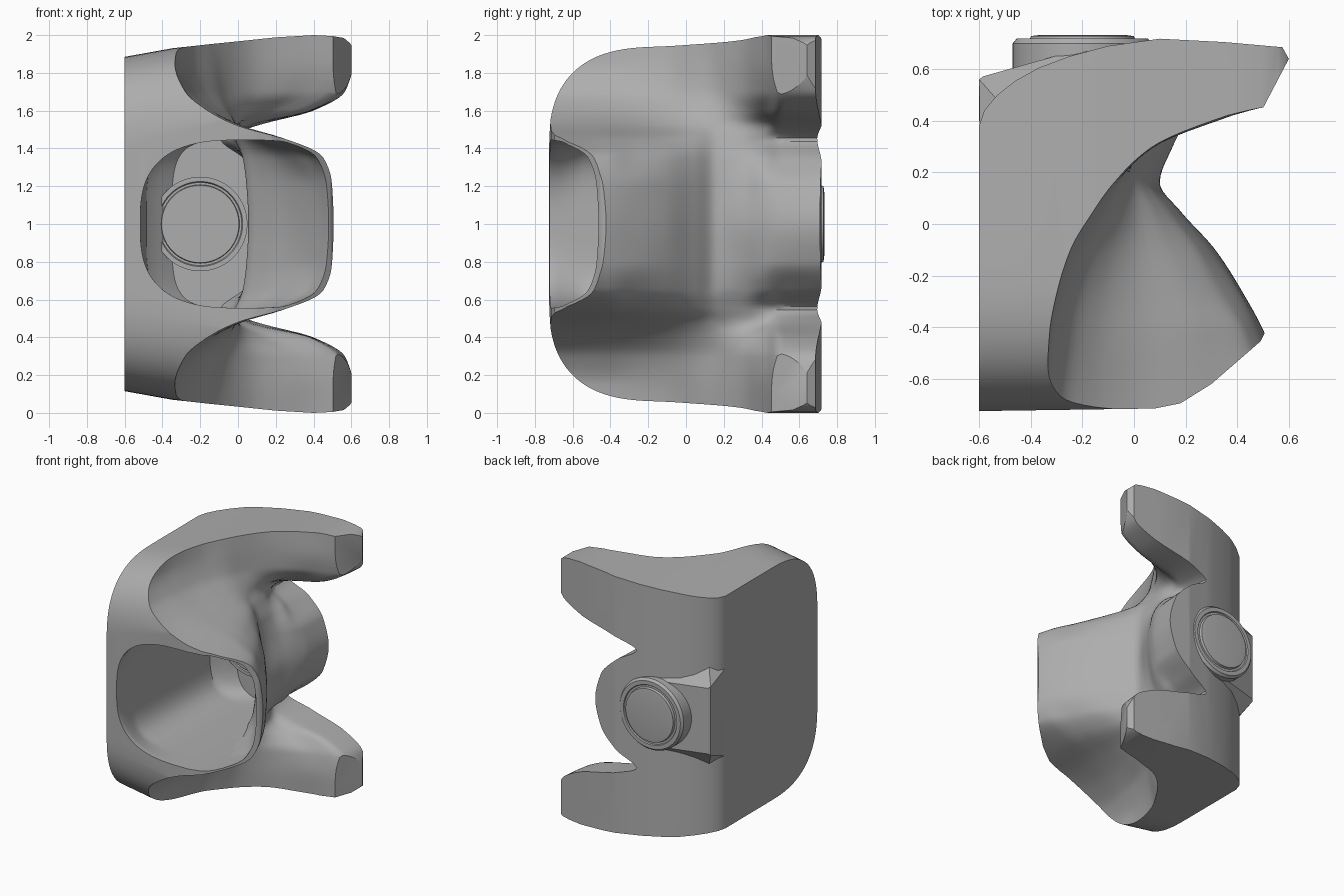
import bpy, bmesh, math

if "Cube" in bpy.data.objects:
    bpy.data.objects.remove(bpy.data.objects["Cube"])

grey = bpy.data.materials.new("matte grey")
grey.diffuse_color = (0.42, 0.42, 0.42, 1)
grey.use_nodes = True
grey.node_tree.nodes["Principled BSDF"].inputs["Base Color"].default_value = grey.diffuse_color


def finish(bm, name):
    bmesh.ops.recalc_face_normals(bm, faces=bm.faces)
    me = bpy.data.meshes.new(name)
    bm.to_mesh(me)
    bm.free()
    ob = bpy.data.objects.new(name, me)
    bpy.context.collection.objects.link(ob)
    me.materials.append(grey)
    return ob


def loft(name, rings):
    bm = bmesh.new()
    vs = [[bm.verts.new(p) for p in r] for r in rings]
    n = len(rings[0])
    for a, b in zip(vs, vs[1:]):
        for i in range(n):
            j = (i + 1) % n
            bm.faces.new((a[i], a[j], b[j], b[i]))
    bm.faces.new(vs[0])
    bm.faces.new(vs[-1])
    return finish(bm, name)


def boolean(ob, other, op):
    m = ob.modifiers.new("cut", 'BOOLEAN')
    m.operation, m.object, m.solver = op, other, 'EXACT'
    bpy.context.view_layer.objects.active = ob
    bpy.ops.object.modifier_apply(modifier=m.name)
    bpy.data.objects.remove(other)


def smooth(ob, angle=32):
    bpy.ops.object.select_all(action='DESELECT')
    ob.select_set(True)
    bpy.context.view_layer.objects.active = ob
    bpy.ops.object.shade_smooth_by_angle(angle=math.radians(angle))


def interp(xs, ys, x):
    # monotone cubic through the given points
    x = min(max(x, xs[0]), xs[-1])
    n = len(xs)
    h = [xs[i + 1] - xs[i] for i in range(n - 1)]
    d = [(ys[i + 1] - ys[i]) / h[i] for i in range(n - 1)]

    def slope(i):
        if i == 0 or i == n - 1:
            return 0.0 if i == 0 else d[-1]
        a, b = d[i - 1], d[i]
        return 0.0 if a * b <= 0 else 2 * a * b / (a + b)
    i = 0
    while i < n - 2 and x > xs[i + 1]:
        i += 1
    t = (x - xs[i]) / h[i]
    return ((2*t**3 - 3*t*t + 1) * ys[i] + (t**3 - 2*t*t + t) * h[i] * slope(i)
            + (3*t*t - 2*t**3) * ys[i + 1] + (t**3 - t*t) * h[i] * slope(i + 1))


# saddle surface: x reach by y (rows) and distance from mid height (columns)
D = [0, .2, .35, .45, .52, .6, .7, .85, 1.0]
ROWS = {
    -.72: [.62, .60, .50, .25, .00, -.16, -.28, -.345, -.355],
    -.42: [.505, .49, .43, .25, .02, -.14, -.25, -.32, -.335],
    -.28: [.43, .42, .35, .21, .01, -.13, -.23, -.29, -.31],
    -.10: [.315, .30, .25, .14, .00, -.10, -.18, -.23, -.255],
    .05: [.18, .17, .14, .08, .00, -.06, -.11, -.14, -.165],
    .16: [.10, .09, .07, .03, -.01, -.035, -.06, -.07, -.08],
    .30: [.15, .12, .07, .02, .00, .03, .07, .08, .07],
    .42: [.21, .18, .09, -.02, .00, .15, .32, .38, .36],
    .50: [.24, .20, .07, -.05, .05, .38, .54, .62, .66],
    .72: [.27, .22, .08, -.07, .10, .40, .57, .615, .64]}
YS = list(ROWS)


def reach(y, z):
    d = abs(z - 1)
    return interp(YS, [interp(D, ROWS[k], d) for k in YS], y)


# outline seen from above
plan = [(-.6, -.725), (.08, -.715), (.18, -.695), (.3, -.62), (.49, -.455),
        (.508, -.42), (.49, .43), (.6, .64), (.575, .685), (.35, .705),
        (.1, .718), (-.1, .69), (-.25, .65), (-.37, .605), (-.46, .555),
        (-.53, .5), (-.58, .44), (-.6, .38)]
body = loft("grip_body", [[(x, y, z) for x, y in plan] for z in (-.1, 2.1)])

# side outline with rounded front corners, taller towards the wings
half = [(.8, 1.0)]
for i in range(25):
    a = math.pi / 2 * i / 24
    half.append((-.16 - .565 * math.sin(a) ** .75, .4 + .6 * math.cos(a) ** .75))
side = half + [(y, -h) for y, h in reversed(half)]
scales = [(-.7, .87), (-.6, .885), (-.35, .93), (-.15, .952), (0, .967),
          (.2, .988), (.4, 1), (.5, .995), (.56, .985), (.59, .96), (.62, .92)]
boolean(body, loft("side_cutter", [[(x, y, 1 + h * s) for y, h in side]
                                   for x, s in scales]), 'INTERSECT')

# scooped saddle side
ny, nz = 76, 120
ys = [-.8 + 1.6 * i / ny for i in range(ny + 1)]
rings = []
for k in range(nz + 1):
    z = -.05 + 2.1 * k / nz
    rings.append([(-.9, -.8, z)] + [(reach(y, z), y, z) for y in ys]
                 + [(-.9, .8, z)])
boolean(body, loft("scoop_cutter", rings), 'INTERSECT')

# hollow behind the front opening, squarer inside
rings = []
for k in range(41):
    y = -.8 + 1.28 * k / 40
    left = .52 - .03 * (y + .8) - max(0, y - .36) * 1.1
    power = .7 - .25 * min(1, max(0, (y + .7) / .15))
    ring = []
    for i in range(72):
        a = 2 * math.pi * (i + .5) / 72
        c, s = math.cos(a), math.sin(a)
        p = power if c < 0 else .7
        x = .04 + (.56 if c > 0 else left + .04) * math.copysign(abs(c) ** p, c)
        z = 1 + .445 * math.copysign(abs(s) ** p, s)
        ring.append((min(x, reach(y, z) - .045), y, z))
    rings.append(ring)
boolean(body, loft("hollow_cutter", rings), 'DIFFERENCE')
smooth(body)


# round parts on the y axis: profile of (radius, y)
def turned(name, profile, n=56):
    rings = [[(-.2 + r * math.cos(2 * math.pi * i / n), y,
               1 + r * math.sin(2 * math.pi * i / n)) for i in range(n)]
             for r, y in profile]
    smooth(loft(name, rings))


turned("back_button", [(.27, .52), (.27, .70), (.255, .718), (.225, .718),
                       (.22, .71), (.205, .71), (.2, .728), (.17, .732)])
turned("inner_button_disc", [(.25, .5), (.25, .43), (.225, .43), (.22, .438),
                             (.208, .438), (.205, .42), (.19, .42)])

# thumb catch beside the button
bm = bmesh.new()
for sgn in (-1, 1):
    for x, y, h in [(-.598, .39, .33), (-.52, .47, .40), (-.1, .62, .36),
                    (-.6, .40, .30), (-.6, .56, .26), (-.585, .572, .25),
                    (-.45, .61, .25), (-.2, .68, .25)]:
        bm.verts.new((x, y, 1 + sgn * h))
bmesh.ops.convex_hull(bm, input=bm.verts)
smooth(finish(bm, "thumb_catch"), 20)
